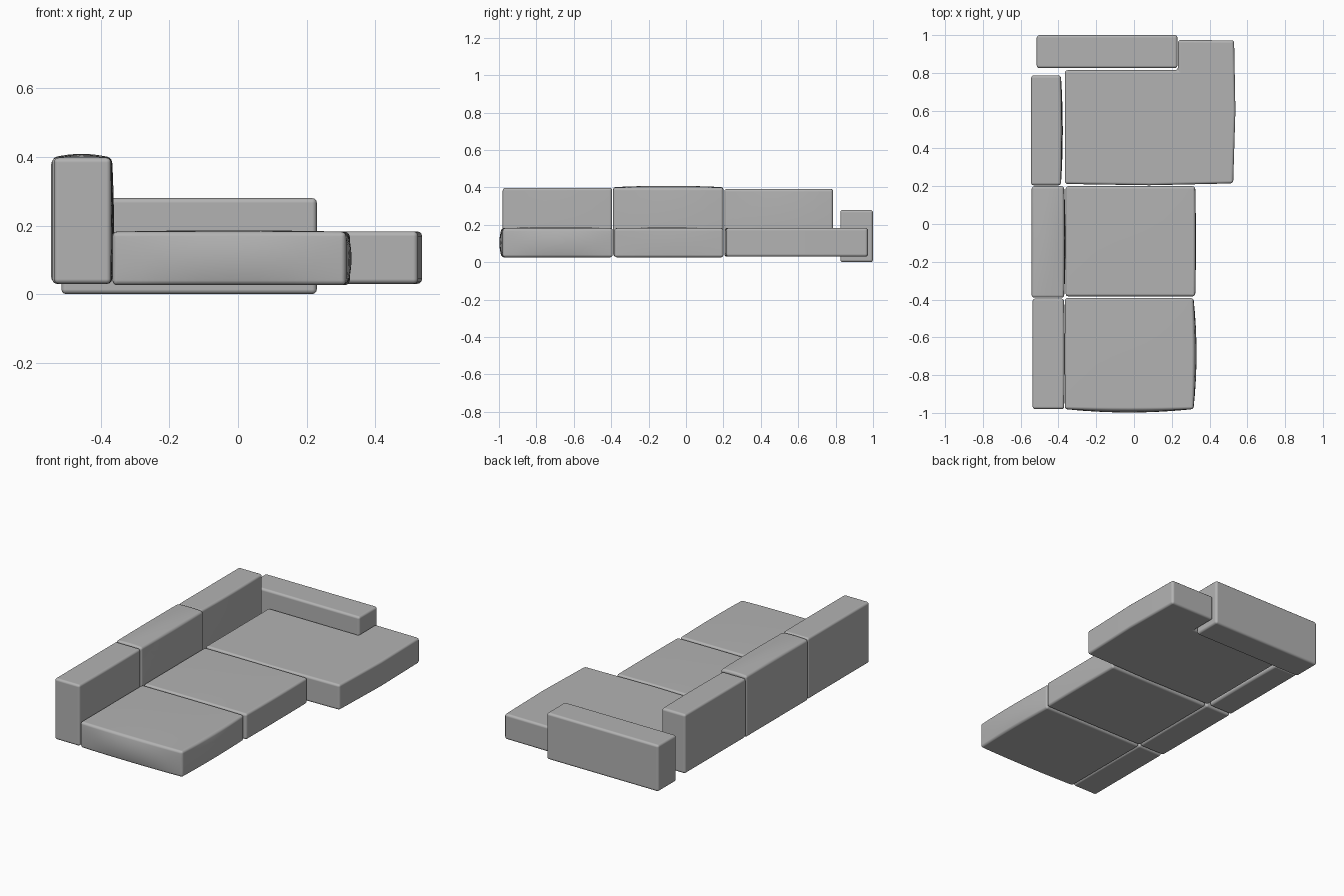
import bpy
import bmesh
import math
from mathutils import Vector

cube = bpy.data.objects.get("Cube")
if cube:
    bpy.data.objects.remove(cube, do_unlink=True)

# One fabric colour for the whole sofa
fabric = bpy.data.materials.new("grey_fabric")
fabric.use_nodes = True
GREY = (0.45, 0.45, 0.45, 1)
fabric.diffuse_color = GREY
shader = next(n for n in fabric.node_tree.nodes if n.type == "BSDF_PRINCIPLED")
shader.inputs["Base Color"].default_value = GREY
shader.inputs["Roughness"].default_value = 0.8


def finish(name, bm, radius):
    """Turn the mesh into a soft-edged fabric object."""
    bmesh.ops.recalc_face_normals(bm, faces=bm.faces)
    mesh = bpy.data.meshes.new(name)
    bm.to_mesh(mesh)
    bm.free()
    mesh.materials.append(fabric)
    mesh.shade_smooth()
    obj = bpy.data.objects.new(name, mesh)
    bpy.context.collection.objects.link(obj)
    bevel = obj.modifiers.new("soft_edges", "BEVEL")
    bevel.width = radius
    bevel.segments = 3
    bevel.limit_method = "ANGLE"
    bevel.angle_limit = math.radians(40)
    bevel.harden_normals = True
    return obj


def cushion(name, low, high, bulges=(), radius=0.014):
    """Box from low to high; each bulge is (axis, side, amount)."""
    low, high = Vector(low), Vector(high)
    centre, half = (low + high) / 2, (high - low) / 2
    bm = bmesh.new()
    bmesh.ops.create_cube(bm, size=2)
    bmesh.ops.subdivide_edges(bm, edges=bm.edges, cuts=7, use_grid_fill=True)
    for v in bm.verts:
        unit = v.co.copy()
        v.co = Vector(c + u * h for c, u, h in zip(centre, unit, half))
        for axis, side, amount in bulges:
            if unit[axis] * side > 0.99:
                a, b = (unit[i] for i in range(3) if i != axis)
                v.co[axis] += side * amount * (1 - a * a) * (1 - 0.7 * b * b)
    return finish(name, bm, radius)


def slab(name, outline, bottom, top, radius=0.014):
    """Upright prism over a footprint."""
    bm = bmesh.new()
    base = bm.faces.new([bm.verts.new((x, y, bottom)) for x, y in outline])
    result = bmesh.ops.extrude_face_region(bm, geom=[base])
    for item in result["geom"]:
        if isinstance(item, bmesh.types.BMVert):
            item.co.z = top
    return finish(name, bm, radius)


X, Y, Z = range(3)

# Back cushions along the right side
cushion("back_cushion_front", (-0.537, -0.98, 0.03), (-0.37, -0.395, 0.398),
        [(X, 1, 0.004)])
cushion("back_cushion_middle", (-0.542, -0.39, 0.03), (-0.37, 0.2, 0.398),
        [(Z, 1, 0.011), (X, 1, 0.008)])
cushion("back_cushion_corner", (-0.545, 0.205, 0.035), (-0.387, 0.787, 0.392),
        [(X, 1, 0.01)])

# Seat cushions
cushion("seat_front", (-0.366, -0.98, 0.026), (0.315, -0.392, 0.182),
        [(Y, -1, 0.018), (X, 1, 0.016), (Z, 1, 0.004)])
cushion("seat_middle", (-0.362, -0.383, 0.026), (0.324, 0.2, 0.182),
        [(X, 1, 0.004), (Z, 1, 0.003)])

# Wide corner seat, notched around the arm
slab("seat_corner",
     [(-0.366, 0.212), (0.08, 0.205), (0.525, 0.215), (0.537, 0.6),
      (0.53, 0.972), (0.232, 0.974), (0.232, 0.814), (-0.366, 0.814)],
     0.03, 0.183)

# Low arm at the rear
cushion("rear_arm", (-0.515, 0.825, 0), (0.23, 1.0, 0.28))
